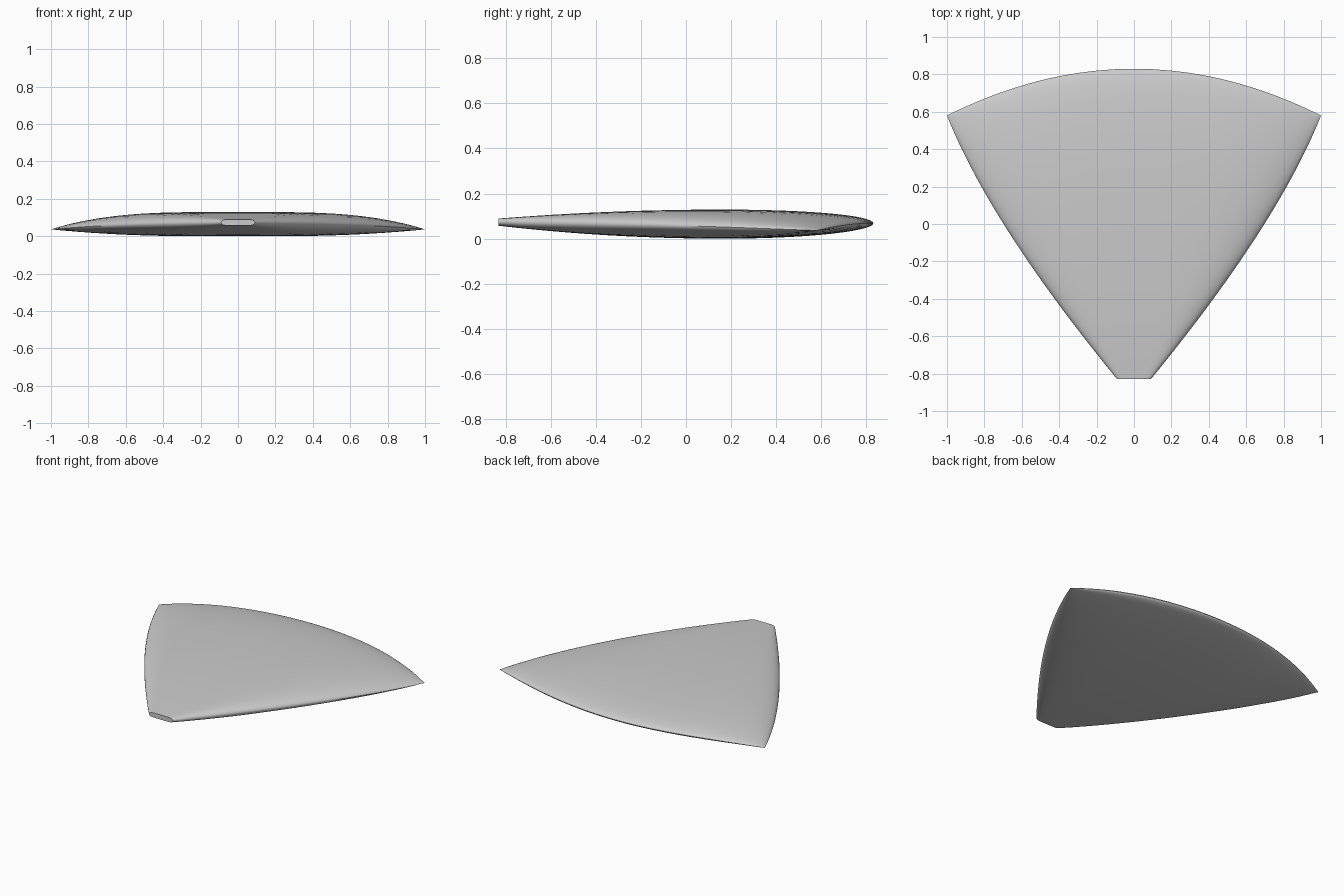
import bpy, bmesh, math

if "Cube" in bpy.data.objects:
    bpy.data.objects.remove(bpy.data.objects["Cube"])

ROWS, COLS = 32, 32          # stations front to back / across half a section


def surface(t, s, side):
    """Point on the shell: t front to back, s across, side +1 top / -1 bottom."""
    w = 0.09 + 1.36 * t - 0.45 * t * t                # half width in plan
    x = s * w
    y = -0.83 + t * (1.66 - 0.25 * s * s * t)         # rows bow into the back arc
    if t < 0.6:                                       # half thickness on centre line
        h = 0.0645 - 0.0485 * ((0.6 - t) / 0.6) ** 2
    else:
        h = 0.0645 * math.sqrt(max(0, 1 - ((t - 0.6) / 0.4) ** 2))
    p = 4 + 4 * (1 - t) ** 4                          # squarer section at the tip
    h *= math.sqrt(max(0, 1 - abs(s) ** p))
    mid = 0.0645 + 0.006 * ((t - 0.6) / 0.5) ** 2 - 0.032 * x ** 4
    return x, y, mid + side * h


bm = bmesh.new()
rings = []
for i in range(ROWS + 1):
    t = math.sin(math.pi / 2 * i / ROWS)
    ring = []
    for j in range(2 * COLS):
        a = math.pi * j / COLS
        s = math.cos(a)
        ring.append(bm.verts.new(surface(t, s, 1 if j <= COLS else -1)))
    rings.append(ring)

# lens-shaped shell
n = 2 * COLS
for r0, r1 in zip(rings, rings[1:]):
    for j in range(n):
        k = (j + 1) % n
        bm.faces.new((r0[j], r0[k], r1[k], r1[j]))
# flat cut at the front tip
bm.faces.new(rings[0])
# close the sharp back edge
bmesh.ops.remove_doubles(bm, verts=bm.verts[:], dist=1e-5)
bmesh.ops.recalc_face_normals(bm, faces=bm.faces[:])

mesh = bpy.data.meshes.new("rounded_triangle_plate")
bm.to_mesh(mesh)
bm.free()
plate = bpy.data.objects.new("rounded_triangle_plate", mesh)
bpy.context.collection.objects.link(plate)
bpy.context.view_layer.objects.active = plate
plate.select_set(True)
bpy.ops.object.shade_smooth_by_angle(angle=math.radians(40))
